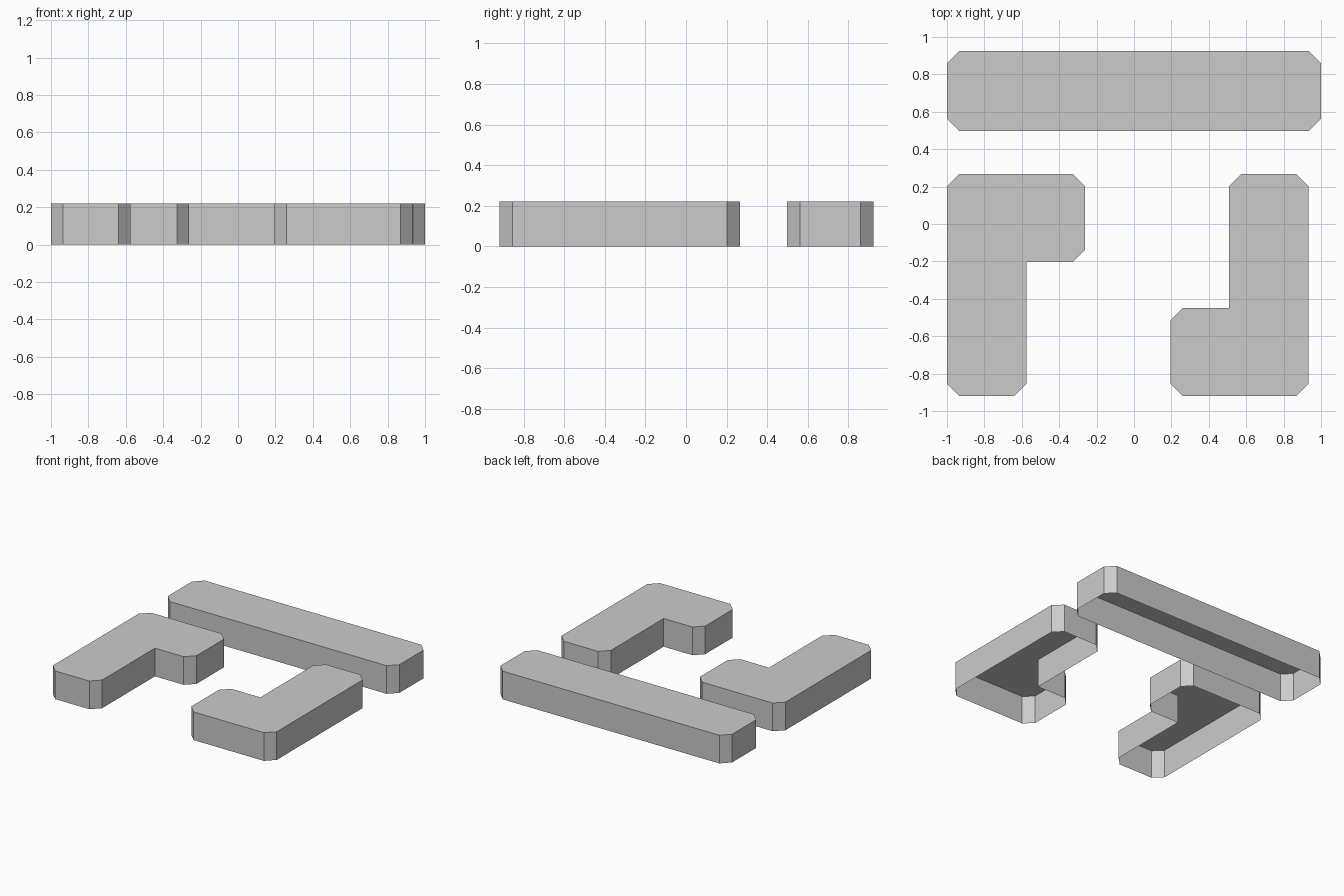
import bpy
import bmesh
from mathutils import Vector

HEIGHT = 0.22
CHAMFER = 0.065

cube = bpy.data.objects.get("Cube")
if cube:
    bpy.data.objects.remove(cube, do_unlink=True)

grey = bpy.data.materials.new("plain_grey")
grey.use_nodes = True
colour = (0.6, 0.6, 0.6, 1)
grey.diffuse_color = colour
grey.node_tree.nodes["Principled BSDF"].inputs["Base Color"].default_value = colour


def chamfered(corners):
    """Cut the outward corners of a counter-clockwise outline."""
    points = [Vector(c) for c in corners]
    outline = []
    for i, p in enumerate(points):
        before = points[i - 1] - p
        after = points[(i + 1) % len(points)] - p
        if before.cross(after) < 0:
            outline += [p + before.normalized() * CHAMFER,
                        p + after.normalized() * CHAMFER]
        else:
            outline.append(p)
    return outline


def hollow_block(name, corners):
    """Open-bottomed shell: a flat top with thin walls down to the ground."""
    bm = bmesh.new()
    outline = chamfered(corners)
    top = [bm.verts.new((p.x, p.y, HEIGHT)) for p in outline]
    foot = [bm.verts.new((p.x, p.y, 0)) for p in outline]
    bm.faces.new(top)
    for i in range(len(top)):
        j = (i + 1) % len(top)
        bm.faces.new((foot[i], foot[j], top[j], top[i]))
    mesh = bpy.data.meshes.new(name)
    bm.to_mesh(mesh)
    bm.free()
    mesh.materials.append(grey)
    obj = bpy.data.objects.new(name, mesh)
    bpy.context.collection.objects.link(obj)


# Long bar across the back
hollow_block("back_bar", [(-1, 0.497), (1, 0.497), (1, 0.925), (-1, 0.925)])

# L-shaped block, and its half-turn twin
ell = [(-1, -0.92), (-0.575, -0.92), (-0.575, -0.203),
       (-0.262, -0.203), (-0.262, 0.267), (-1, 0.267)]
hollow_block("right_corner_block", ell)
hollow_block("left_corner_block", [(-0.067 - x, -0.653 - y) for x, y in ell])
